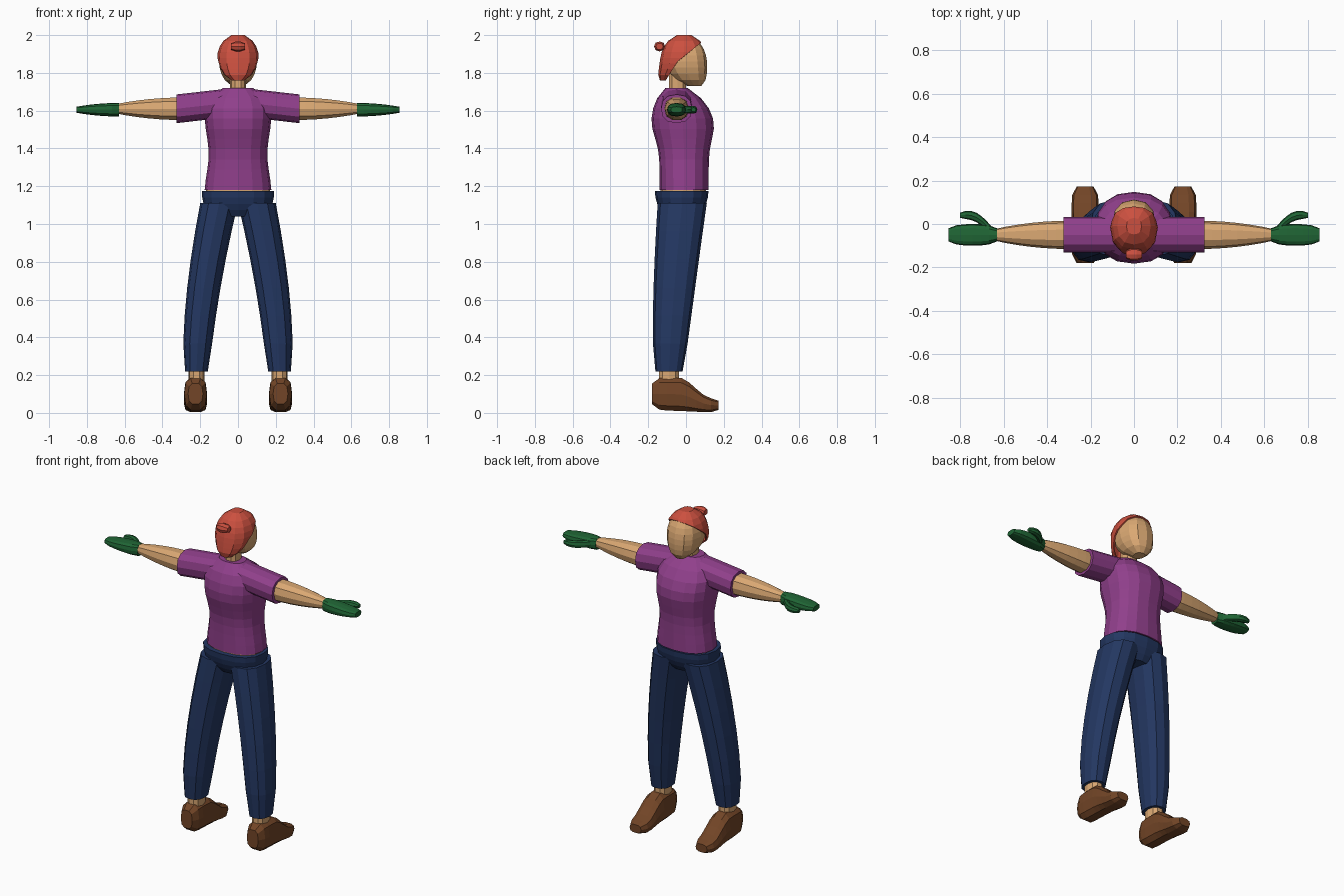
import bpy, bmesh, math
from mathutils import Vector

cube = bpy.data.objects.get("Cube")
if cube:
    bpy.data.objects.remove(cube, do_unlink=True)


def material(name, red, green, blue):
    mat = bpy.data.materials.new(name)
    mat.use_nodes = True
    colour = (red, green, blue, 1)
    mat.diffuse_color = colour
    mat.node_tree.nodes["Principled BSDF"].inputs["Base Color"].default_value = colour
    return mat


skin = material("skin", 0.7, 0.39, 0.17)
hair_red = material("hair red", 0.6, 0.08, 0.05)
purple = material("shirt purple", 0.28, 0.05, 0.26)
blue = material("trouser blue", 0.017, 0.038, 0.12)
green = material("glove green", 0.014, 0.13, 0.035)
brown = material("shoe brown", 0.17, 0.06, 0.02)


# Shape rules, all along a part from t = 0 (start) to t = 1 (end)
def mix(a, b, t):
    return a + (b - a) * t


def bump(t, middle, width):
    return math.exp(-((t - middle) / width) ** 2)


def dome(t, closing=0.9):
    """Round off both ends, as on an egg."""
    return math.sqrt(1 - closing * (2 * t - 1) ** 2)


def blunt(t):
    """Stay full along the middle and round off only the very ends."""
    return math.sqrt(1 - 0.6 * (2 * t - 1) ** 8)


def smooth(t):
    t = min(max(t, 0), 1)
    return t * t * (3 - 2 * t)


def place(axis, along, a, b):
    """Put a section point (a, b) at a distance along the given axis."""
    return {"x": (along, a, b), "y": (a, along, b), "z": (a, b, along)}[axis]


def soften(value, squareness):
    return math.copysign(abs(value) ** squareness, value)


def loft(name, mat, axis, start, end, section, steps=6, sides=12,
         squareness=0.85, mirror=False, edit=None):
    """Skin rounded sections; section(t) gives centre and radius across, then up."""
    bm = bmesh.new()
    loops = []
    for step in range(steps + 1):
        t = step / steps
        centre_a, radius_a, centre_b, radius_b = section(t)
        loop = []
        for i in range(sides):
            angle = math.tau * i / sides
            a = centre_a + radius_a * soften(math.cos(angle), squareness)
            b = centre_b + radius_b * soften(math.sin(angle), squareness)
            loop.append(bm.verts.new(place(axis, mix(start, end, t), a, b)))
        loops.append(loop)
    for low, high in zip(loops, loops[1:]):
        for i in range(sides):
            j = (i + 1) % sides
            bm.faces.new((low[i], low[j], high[j], high[i]))
    bm.faces.new(loops[0])
    bm.faces.new(loops[-1])
    bmesh.ops.recalc_face_normals(bm, faces=bm.faces)
    if edit:
        edit(bm)
    mesh = bpy.data.meshes.new(name)
    bm.to_mesh(mesh)
    bm.free()
    mesh.materials.append(mat)
    obj = bpy.data.objects.new(name, mesh)
    bpy.context.scene.collection.objects.link(obj)
    if mirror:
        obj.modifiers.new("Mirror", "MIRROR").use_mirror_merge = False
    return obj


# Head with the chin pushed forward, and neck
loft("head", skin, "z", 1.73, 1.99, steps=8, section=lambda t: (
    0, 0.1 * dome(t),
    0.05 * (1 - t) ** 4 - 0.005, 0.113 * dome(t)))
loft("neck", skin, "z", 1.66, 1.8, steps=1, sides=10, section=lambda t: (
    0, 0.042, -0.045, 0.047))


# Hair cap, trimmed along a bent hairline that drops toward the nape
def trim_hairline(bm):
    bend = Vector((0, -0.045, 1.86))
    slopes = (0.8, 1.6)
    for slope in slopes:
        bmesh.ops.bisect_plane(bm, geom=bm.verts[:] + bm.edges[:] + bm.faces[:],
                               plane_co=bend, plane_no=(0, -slope, 1))
    below = []
    for face in bm.faces:
        offset = face.calc_center_median() - bend
        if offset.z < min(slope * offset.y for slope in slopes):
            below.append(face)
    bmesh.ops.delete(bm, geom=below, context="FACES")


hair = loft("hair", hair_red, "z", 1.76, 2, steps=8, edit=trim_hairline,
            section=lambda t: (
                0, 0.11 * dome(t),
                -0.01 - 0.09 * (1 - t) ** 4, 0.12 * dome(t)))
shell = hair.modifiers.new("Thickness", "SOLIDIFY")
shell.thickness = 0.008
shell.offset = -1

loft("hair_knot", hair_red, "x", -0.037, 0.037, steps=3, sides=8, section=lambda t: (
    -0.14, 0.03 * dome(t, 0.6),
    1.94, 0.027 * dome(t, 0.6)))


# Shirt body: narrow waist, full chest, shoulders closing in to the collar
def shirt_section(t):
    shoulder = max(0, 4 * t - 3)
    taper = math.sqrt(1 - 0.8 * shoulder ** 2)
    width = 0.18 - 0.025 * bump(t, 0.35, 0.25)
    depth = 0.13 + 0.035 * bump(t, 0.65, 0.2)
    return 0, width * taper, -0.01 - 0.04 * t ** 4, depth * taper


loft("shirt_body", purple, "z", 1.18, 1.72, shirt_section, steps=10, sides=16)

# Sleeves and arms
loft("shirt_sleeves", purple, "x", 0.06, 0.325, steps=3, mirror=True,
     section=lambda t: (
         -0.05, 0.082,
         mix(1.64, 1.61, t), 0.076))
loft("arms", skin, "x", 0.3, 0.65, sides=10, mirror=True, section=lambda t: (
    -0.05, 0.065 - 0.04 * t ** 2,
    1.61, 0.062 - 0.037 * t ** 2))

# Mittens with a separate thumb
loft("gloves", green, "x", 0.63, 0.855, squareness=0.7, mirror=True,
     section=lambda t: (
         -0.05, 0.03 + 0.02 * math.sqrt(abs(math.sin(math.pi * t))),
         1.605, 0.036 - 0.02 * t ** 2))
loft("glove_thumbs", green, "x", 0.65, 0.8, sides=8, mirror=True,
     section=lambda t: (
         mix(-0.04, 0.04, t) + 0.03 * math.sin(math.pi * t), 0.022 - 0.01 * t ** 6,
         1.605, 0.021 - 0.01 * t ** 6))

# Bare waist strip under the shirt
loft("waist", skin, "z", 1.15, 1.2, steps=1, sides=16, section=lambda t: (
    0, 0.17, -0.015, 0.12))

# Trousers: hips closing to the crotch, legs spreading and thinning downward
loft("trouser_hips", blue, "z", 1.04, 1.174, steps=4, sides=16, section=lambda t: (
    0, 0.19 - 0.12 * (1 - t) ** 4,
    -0.023, 0.142 - 0.05 * (1 - t) ** 2))
loft("trouser_legs", blue, "z", 0.22, 1.11, mirror=True, section=lambda t: (
    0.22 - 0.12 * t ** 1.6, mix(0.06, 0.1, math.sqrt(t)),
    mix(-0.09, -0.02, t ** 1.3), mix(0.072, 0.13, t ** 0.6)))

# Ankles
loft("ankles", skin, "z", 0.15, 0.26, steps=1, sides=10, mirror=True,
     section=lambda t: (
         0.22, 0.043, -0.09, 0.055))


# Shoes: tall heel block, instep sloping down to a low toe
def shoe_section(t):
    top = 0.19 - 0.11 * smooth(2 * t - 0.8)
    sole = 0.012 * (1 - t)
    return 0.225, 0.062 * blunt(t), (top + sole) / 2, (top - sole) / 2 * blunt(t)


loft("shoes", brown, "y", -0.18, 0.172, shoe_section, steps=9, sides=10,
     squareness=0.7, mirror=True)
